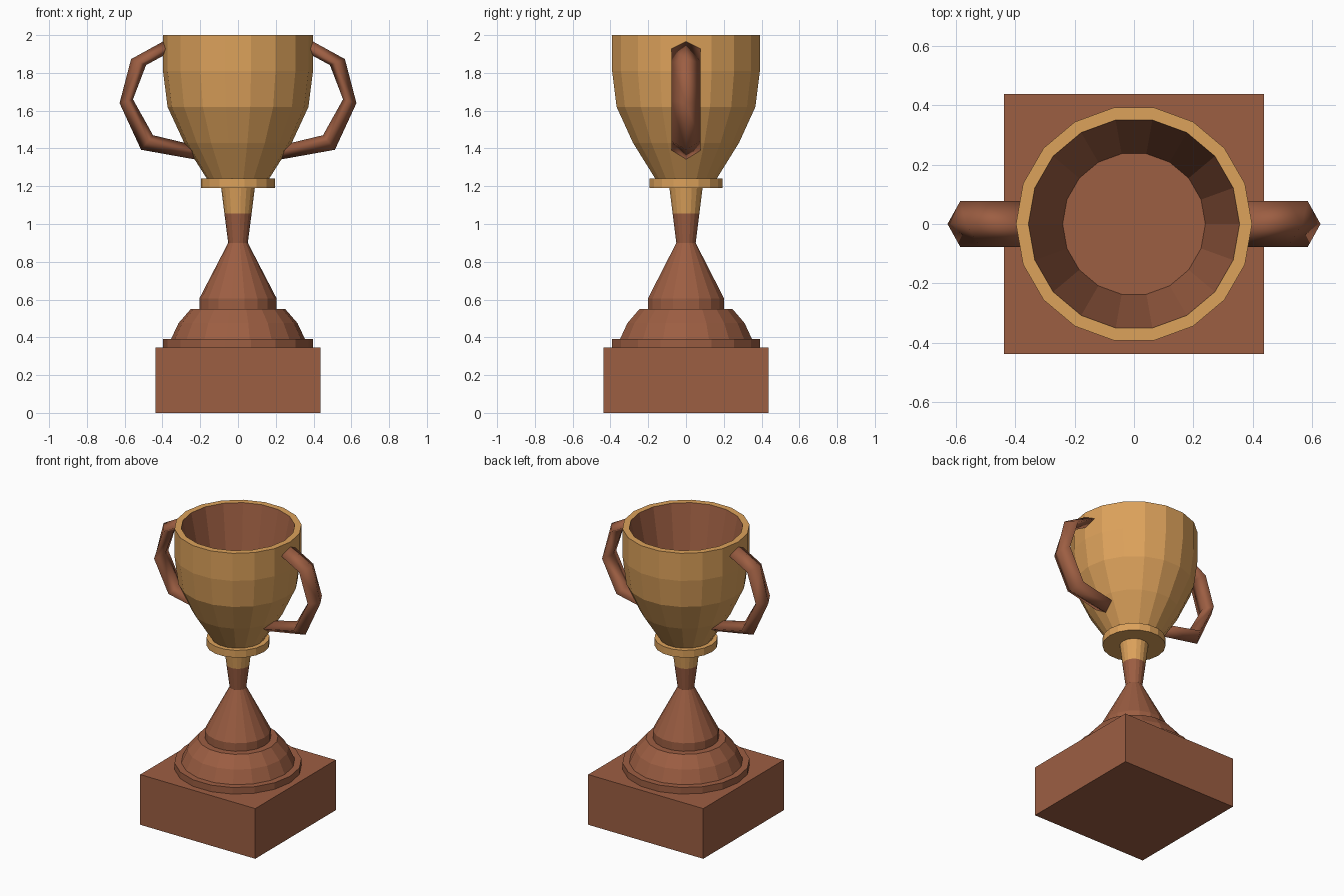
import bpy, bmesh, math

if "Cube" in bpy.data.objects:
    bpy.data.objects.remove(bpy.data.objects["Cube"])


def material(name, rgb):
    m = bpy.data.materials.new(name)
    m.diffuse_color = (*rgb, 1.0)
    m.use_nodes = True
    m.node_tree.nodes["Principled BSDF"].inputs["Base Color"].default_value = m.diffuse_color
    return m


GOLD = material("gold", (0.72, 0.36, 0.105))
BROWN = material("brown", (0.335, 0.112, 0.055))
SIDES = 18


def finish(name, bm, mats, smooth=False):
    bmesh.ops.recalc_face_normals(bm, faces=bm.faces)
    me = bpy.data.meshes.new(name)
    for f in bm.faces:
        f.smooth = smooth
    bm.to_mesh(me)
    bm.free()
    for m in mats:
        me.materials.append(m)
    ob = bpy.data.objects.new(name, me)
    bpy.context.collection.objects.link(ob)
    return ob


def loft(bm, rings, band_mats):
    """Bridge successive vertex rings and cap both ends."""
    vs = [[bm.verts.new(p) for p in r] for r in rings]
    n = len(vs[0])
    for a, b, mi in zip(vs, vs[1:], band_mats):
        for i in range(n):
            j = (i + 1) % n
            bm.faces.new((a[i], a[j], b[j], b[i])).material_index = mi
    bm.faces.new(vs[0]).material_index = band_mats[0]
    bm.faces.new(vs[-1]).material_index = band_mats[-1]


def lathe(name, profile, mats, band_mats=None):
    bm = bmesh.new()
    rings = [[(r * math.cos(2 * math.pi * i / SIDES),
               r * math.sin(2 * math.pi * i / SIDES), z)
              for i in range(SIDES)] for r, z in profile]
    loft(bm, rings, band_mats or [0] * (len(profile) - 1))
    return finish(name, bm, mats)


# square plinth
bm = bmesh.new()
bmesh.ops.create_cube(bm, size=1)
for v in bm.verts:
    v.co.x *= 0.875
    v.co.y *= 0.875
    v.co.z = (v.co.z + 0.5) * 0.345
finish("plinth", bm, [BROWN])

# round foot: disc, dome and cone up to the narrow waist
lathe("foot", [(0.397, 0.345), (0.397, 0.39), (0.355, 0.39), (0.315, 0.475),
               (0.25, 0.55), (0.205, 0.55), (0.205, 0.605), (0.052, 0.9)], [BROWN])

# stem, brown below and gold above
lathe("stem", [(0.052, 0.9), (0.072, 1.055), (0.089, 1.19)], [BROWN, GOLD], [0, 1])

# collar under the bowl
lathe("collar", [(0.197, 1.19), (0.197, 1.24)], [GOLD])

# bowl: gold outside and rim, brown lining and floor
lathe("bowl", [(0.165, 1.24), (0.285, 1.43), (0.373, 1.62), (0.397, 1.81),
               (0.397, 2.0), (0.355, 2.0), (0.24, 1.44)],
      [GOLD, BROWN], [0, 0, 0, 0, 0, 1])

# handles: kite-shaped section swept through outer / inner edge points
PATH = [((0.375, 1.978), (0.370, 1.905)), ((0.566, 1.873), (0.487, 1.841)),
        ((0.627, 1.640), (0.556, 1.660)), ((0.513, 1.393), (0.450, 1.470)),
        ((0.200, 1.337), (0.200, 1.410))]
for side, label in ((-1, "left"), (1, "right")):
    bm = bmesh.new()
    rings = []
    for (ox, oz), (ix, iz) in PATH:
        mx, mz = ox + (ix - ox) * 0.6, oz + (iz - oz) * 0.6
        rings.append([(side * ox, 0, oz), (side * mx, 0.077, mz),
                      (side * ix, 0, iz), (side * mx, -0.077, mz)])
    loft(bm, rings, [0] * (len(PATH) - 1))
    finish(label + "_handle", bm, [BROWN], smooth=True)
